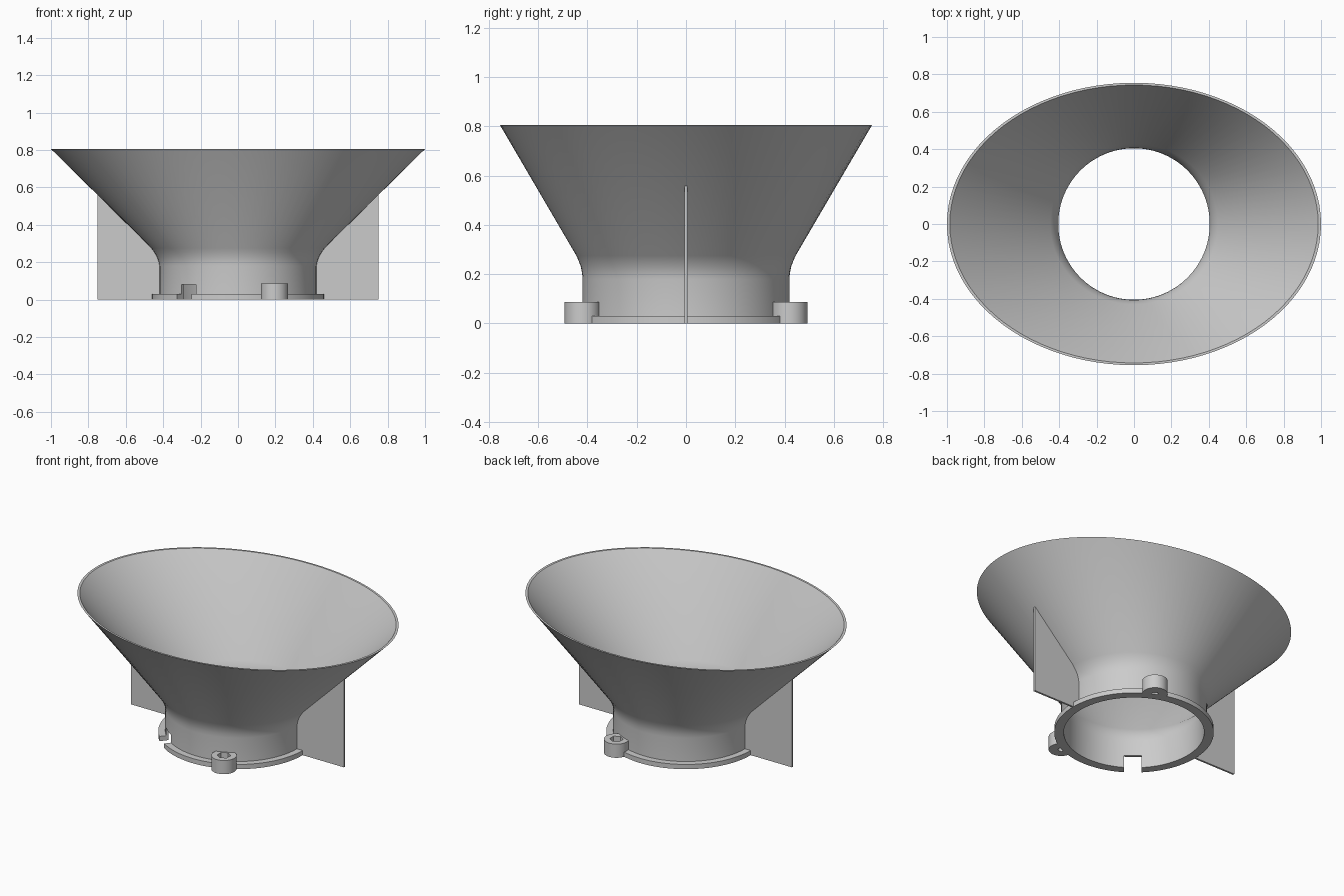
import bpy, bmesh, math
from mathutils import Matrix

cube = bpy.data.objects.get("Cube")
if cube:
    bpy.data.objects.remove(cube)

grey = bpy.data.materials.new("plain grey")
grey.use_nodes = True
GREY = (0.6, 0.6, 0.6, 1)
grey.diffuse_color = GREY
grey.node_tree.nodes["Principled BSDF"].inputs["Base Color"].default_value = GREY

SEG = 96


def make(name, bm):
    bmesh.ops.recalc_face_normals(bm, faces=bm.faces)
    mesh = bpy.data.meshes.new(name)
    bm.to_mesh(mesh)
    bm.free()
    mesh.materials.append(grey)
    obj = bpy.data.objects.new(name, mesh)
    bpy.context.collection.objects.link(obj)
    return obj


def cylinder(name, r, x, y, z0, z1, sides):
    bm = bmesh.new()
    bmesh.ops.create_cone(bm, cap_ends=True, segments=sides, radius1=r, radius2=r,
                          depth=z1 - z0, matrix=Matrix.Translation((x, y, (z0 + z1) / 2)))
    return make(name, bm)


def cut(obj, *cutters):
    # Bake boolean differences into the mesh and discard the cutters
    for c in cutters:
        c.hide_render = True
        mod = obj.modifiers.new("cut", 'BOOLEAN')
        mod.operation, mod.solver, mod.object = 'DIFFERENCE', 'EXACT', c
    dg = bpy.context.evaluated_depsgraph_get()
    baked = bpy.data.meshes.new_from_object(obj.evaluated_get(dg))
    obj.modifiers.clear()
    obj.data = baked
    for c in cutters:
        bpy.data.objects.remove(c)


def smooth(obj):
    bpy.ops.object.select_all(action='DESELECT')
    obj.select_set(True)
    bpy.context.view_layer.objects.active = obj
    bpy.ops.object.shade_smooth_by_angle(angle=math.radians(30))


# Funnel shell: round collar with base flange lofted into an oval mouth (rx, ry, z)
bend = [(0.42, 0.42, 0.18), (0.425, 0.422, 0.205), (0.434, 0.427, 0.23),
        (0.447, 0.435, 0.252), (0.463, 0.445, 0.275)]
outer = [(0.46, 0.46, 0), (0.46, 0.46, 0.03), (0.42, 0.42, 0.03)] + bend + [(1, 0.755, 0.805)]
inner = [(0.985, 0.743, 0.805)] + [(a - 0.015, b - 0.015, z) for a, b, z in reversed(bend)]
inner.append((0.405, 0.405, 0))

bm = bmesh.new()
rings = []
for rx, ry, z in outer + inner:
    angles = [2 * math.pi * i / SEG for i in range(SEG)]
    rings.append([bm.verts.new((rx * math.cos(a), ry * math.sin(a), z)) for a in angles])
for lo, hi in zip(rings, rings[1:] + rings[:1]):
    for i in range(SEG):
        j = (i + 1) % SEG
        bm.faces.new((lo[i], lo[j], hi[j], hi[i]))
funnel = make("funnel", bm)

# Notch through the collar and flange
bm = bmesh.new()
bmesh.ops.create_cube(bm, size=1, matrix=Matrix.Rotation(math.radians(231), 4, 'Z')
                      @ Matrix.Translation((0.43, 0, 0.03))
                      @ Matrix.Diagonal((0.16, 0.1, 0.1, 1)))
cut(funnel, make("notch_cutter", bm))
smooth(funnel)

# Screw lugs with a hexagonal nut pocket and a through hole
for side, label in ((-1, "front"), (1, "back")):
    x, y = 0.195, 0.42 * side
    lug = cylinder(label + "_screw_lug", 0.073, x, y, 0, 0.087, 40)
    cut(lug,
        cylinder("bore_cutter", 0.412, 0, 0, -0.1, 0.3, SEG),
        cylinder("pocket_cutter", 0.04, x, y, 0.035, 0.2, 6),
        cylinder("hole_cutter", 0.019, x, y, -0.1, 0.1, 20))
    smooth(lug)

# Flat side fins running up under the cone
fin_outline = [(0.413, 0), (0.75, 0), (0.75, 0.56), (0.458, 0.275), (0.43, 0.23), (0.413, 0.18)]
for side, label in ((-1, "right"), (1, "left")):
    bm = bmesh.new()
    face = bm.faces.new([bm.verts.new((side * x, -0.006, z)) for x, z in fin_outline])
    ext = bmesh.ops.extrude_face_region(bm, geom=[face])
    moved = [g for g in ext["geom"] if isinstance(g, bmesh.types.BMVert)]
    bmesh.ops.translate(bm, verts=moved, vec=(0, 0.012, 0))
    make(label + "_fin", bm)
